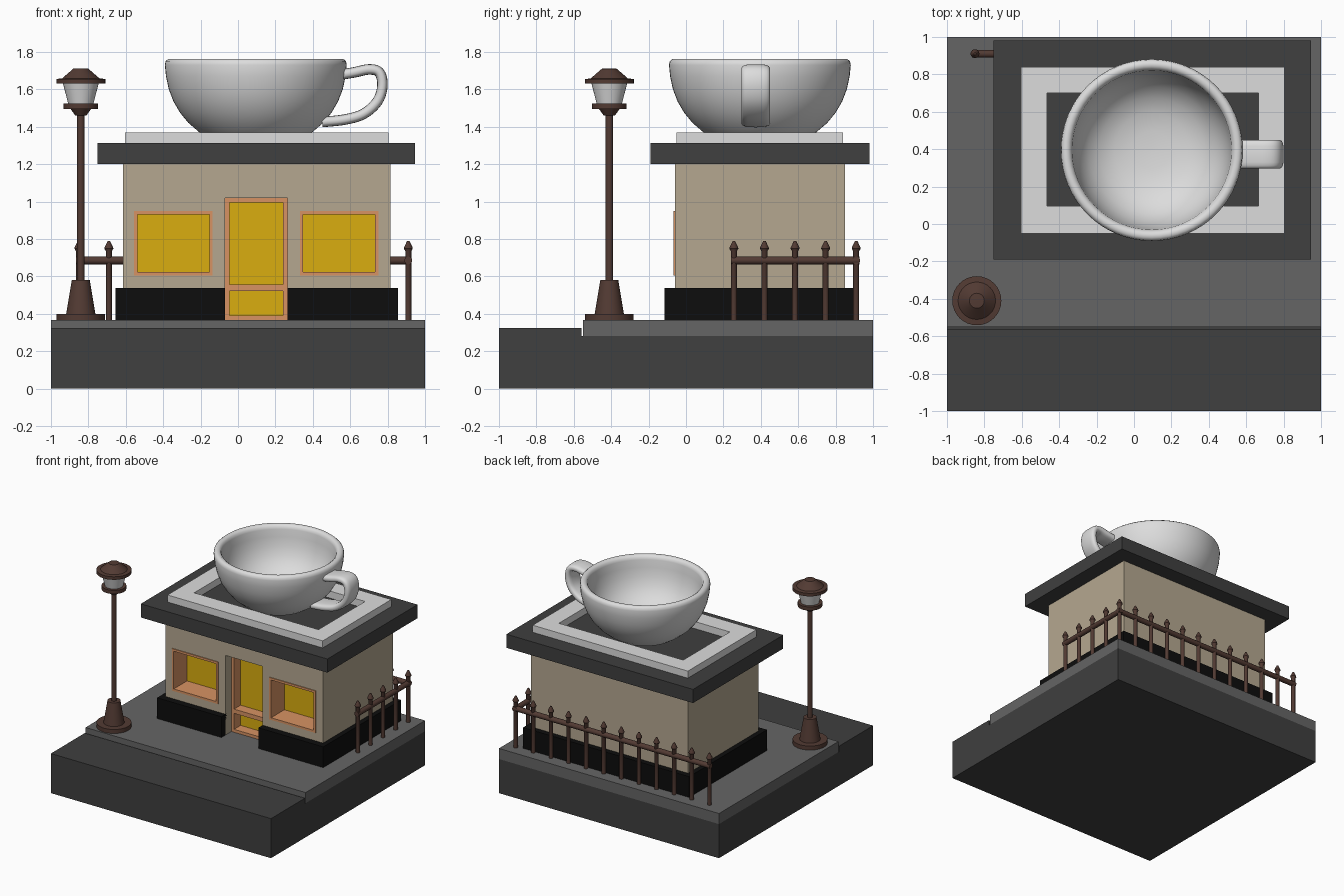
import bpy, bmesh, math
from mathutils import Vector

if "Cube" in bpy.data.objects:
    bpy.data.objects.remove(bpy.data.objects["Cube"])


def mat(name, r, g, b):
    m = bpy.data.materials.new(name)
    m.diffuse_color = (r, g, b, 1)
    m.use_nodes = True
    m.node_tree.nodes["Principled BSDF"].inputs["Base Color"].default_value = m.diffuse_color
    return m


ASPHALT = mat("dark_grey", 0.05, 0.05, 0.05)
PAVING = mat("mid_grey", 0.13, 0.13, 0.13)
BEIGE = mat("beige", 0.46, 0.39, 0.28)
BLACK = mat("black", 0.004, 0.004, 0.004)
WHITE = mat("white", 0.72, 0.72, 0.72)
YELLOW = mat("warm_yellow", 0.70, 0.42, 0.005)
ORANGE = mat("orange_wood", 0.68, 0.29, 0.125)
IRON = mat("brown_iron", 0.085, 0.043, 0.033)


def finish(name, bm, material, smooth=None):
    bmesh.ops.recalc_face_normals(bm, faces=bm.faces)
    me = bpy.data.meshes.new(name)
    bm.to_mesh(me)
    bm.free()
    ob = bpy.data.objects.new(name, me)
    bpy.context.collection.objects.link(ob)
    me.materials.append(material)
    bpy.ops.object.select_all(action='DESELECT')
    ob.select_set(True)
    bpy.context.view_layer.objects.active = ob
    if smooth:
        bpy.ops.object.shade_smooth_by_angle(angle=math.radians(smooth))
    return ob


def add_box(bm, x0, x1, y0, y1, z0, z1):
    vs = bmesh.ops.create_cube(bm, size=1)["verts"]
    for v in vs:
        v.co = Vector((x1 if v.co.x > 0 else x0, y1 if v.co.y > 0 else y0, z1 if v.co.z > 0 else z0))


def boxes(name, material, *dims):
    bm = bmesh.new()
    for d in dims:
        add_box(bm, *d)
    return finish(name, bm, material)


def add_lathe(bm, profile, origin, axis=(0, 0, 1), n=24):
    """Spin (radius, height) points about an axis; both ends are closed."""
    rot = Vector((0, 0, 1)).rotation_difference(Vector(axis))
    rings = []
    for r, h in profile:
        rings.append([bm.verts.new(Vector(origin) + rot @ Vector(
            (r * math.cos(2 * math.pi * i / n), r * math.sin(2 * math.pi * i / n), h)))
            for i in range(n)])
    for a, b in zip(rings, rings[1:]):
        for i in range(n):
            j = (i + 1) % n
            bm.faces.new((a[i], a[j], b[j], b[i]))
    bm.faces.new(rings[0])
    bm.faces.new(rings[-1])


def lathe(name, material, profile, origin, n=32, smooth=35):
    bm = bmesh.new()
    add_lathe(bm, profile, origin, n=n)
    return finish(name, bm, material, smooth)


def cut(ob, cutter):
    m = ob.modifiers.new("openings", 'BOOLEAN')
    m.object = cutter
    m.solver = 'EXACT'
    bpy.ops.object.select_all(action='DESELECT')
    ob.select_set(True)
    bpy.context.view_layer.objects.active = ob
    bpy.ops.object.modifier_apply(modifier=m.name)


# Ground
boxes("ground_block", ASPHALT, (-1, 1, -1, 1, 0, 0.28))
boxes("road", ASPHALT, (-1, 1, -1, -0.56, 0.28, 0.325))
boxes("pavement", PAVING, (-1, 1, -0.55, 1, 0.28, 0.367))

# Walls and plinth with door and window openings
DOOR = (-0.07, 0.265, 0.367, 1.02)
WINDOWS = [(-0.555, -0.135, 0.605, 0.95), (0.33, 0.75, 0.605, 0.95)]
walls = boxes("walls", BEIGE, (-0.615, 0.815, -0.06, 0.85, 0.367, 1.2))
plinth = boxes("plinth", BLACK, (-0.655, 0.855, -0.115, 0.895, 0.367, 0.537))
cutter = boxes("opening_cutter", BEIGE, (DOOR[0], DOOR[1], -0.3, 0.13, 0.3, DOOR[3]),
               *[(a, b, -0.3, 0.12, c, d) for a, b, c, d in WINDOWS])
cut(walls, cutter)
cut(plinth, cutter)
bpy.data.objects.remove(cutter)


def frame(x0, x1, y0, y1, z0, z1, t):
    """Four boxes around a rectangular hole in the xz plane."""
    return [(x0, x0 + t, y0, y1, z0, z1), (x1 - t, x1, y0, y1, z0, z1),
            (x0 + t, x1 - t, y0, y1, z0, z0 + t), (x0 + t, x1 - t, y0, y1, z1 - t, z1)]


# Deep window frames and glass
for side, (a, b, c, d) in zip(("left", "right"), WINDOWS):
    boxes(side + "_window_frame", ORANGE, *frame(a, b, -0.067, 0.11, c, d, 0.018))
    boxes(side + "_window_glass", YELLOW, (a, b, 0.105, 0.112, c, d))

# Recessed door
boxes("door_frame", ORANGE, *frame(DOOR[0], DOOR[1], 0.015, 0.11, DOOR[2], DOOR[3], 0.024),
      (DOOR[0] + 0.024, DOOR[1] - 0.024, 0.015, 0.11, 0.522, 0.557))
boxes("door_glass", YELLOW, (DOOR[0], DOOR[1], 0.1, 0.108, DOOR[2], DOOR[3]))

# Roof slab and white roof border
boxes("roof_slab", ASPHALT, (-0.75, 0.945, -0.19, 0.98, 1.2, 1.312))
boxes("roof_border", WHITE,
      (-0.605, -0.465, -0.05, 0.84, 1.312, 1.37), (0.665, 0.805, -0.05, 0.84, 1.312, 1.37),
      (-0.465, 0.665, -0.05, 0.095, 1.312, 1.37), (-0.465, 0.665, 0.70, 0.84, 1.312, 1.37))

# Giant cup: outer wall, rounded rim, inner bowl
cup_profile = [(0.20, 1.312), (0.25, 1.335), (0.305, 1.373), (0.36, 1.42), (0.405, 1.475),
               (0.44, 1.535), (0.465, 1.60), (0.48, 1.67), (0.486, 1.73), (0.482, 1.75),
               (0.468, 1.762), (0.448, 1.762), (0.432, 1.75), (0.426, 1.73), (0.42, 1.67),
               (0.405, 1.60), (0.38, 1.535), (0.34, 1.475), (0.28, 1.425), (0.20, 1.39),
               (0.10, 1.375), (0.01, 1.372)]
lathe("cup_bowl", WHITE, cup_profile, (0.095, 0.395, 0), n=64, smooth=60)

# Cup handle: rounded strap swept along a smooth path in the xz plane
path = [Vector((x, 0.373, z)) for x, z in (
    (0.53, 1.675), (0.62, 1.69), (0.70, 1.706), (0.755, 1.69), (0.772, 1.62),
    (0.745, 1.535), (0.67, 1.468), (0.57, 1.438), (0.45, 1.425))]
pts = []
ext = [2 * path[0] - path[1]] + path + [2 * path[-1] - path[-2]]
for p0, p1, p2, p3 in zip(ext, ext[1:], ext[2:], ext[3:]):
    for k in range(5):
        t = k / 5
        pts.append(0.5 * (2 * p1 + (p2 - p0) * t + (2 * p0 - 5 * p1 + 4 * p2 - p3) * t * t
                          + (3 * p1 - p0 - 3 * p2 + p3) * t ** 3))
pts.append(path[-1])
bm = bmesh.new()
rings = []
for i, p in enumerate(pts):
    d = (pts[min(i + 1, len(pts) - 1)] - pts[max(i - 1, 0)]).normalized()
    side = Vector((-d.z, 0, d.x))
    ring = []
    for k in range(20):
        c, s = math.cos(k * math.pi / 10), math.sin(k * math.pi / 10)
        u = math.copysign(abs(c) ** 0.5, c) * 0.077
        w = math.copysign(abs(s) ** 0.8, s) * 0.028
        ring.append(bm.verts.new(p + Vector((0, u, 0)) + side * w))
    rings.append(ring)
for a, b in zip(rings, rings[1:]):
    for k in range(20):
        bm.faces.new((a[k], a[k - 1], b[k - 1], b[k]))
bm.faces.new(rings[0])
bm.faces.new(rings[-1])
finish("cup_handle", bm, WHITE, 60)

# Street lamp
LAMP = (-0.84, -0.41, 0)
lathe("lamp_post", IRON, [(0.13, 0.367), (0.13, 0.40), (0.078, 0.40), (0.048, 0.58), (0.02, 0.58),
                          (0.02, 1.46), (0.03, 1.46), (0.055, 1.495), (0.092, 1.495),
                          (0.092, 1.525), (0.01, 1.525)], LAMP)
lathe("lamp_glass", WHITE, [(0.068, 1.525), (0.095, 1.63)], LAMP)
lathe("lamp_cap", IRON, [(0.131, 1.63), (0.131, 1.655), (0.10, 1.658), (0.04, 1.71), (0.01, 1.712)], LAMP)

# Iron fence along the back and right edges
post = [(0.016, 0.367), (0.016, 0.735), (0.024, 0.748), (0.023, 0.755), (0.006, 0.79)]
E = 0.91
spots = [(E - 0.16 * i, E) for i in range(12)] + [(E, E - 0.1635 * i) for i in range(1, 5)]
bm = bmesh.new()
for x, y in spots:
    add_lathe(bm, post, (x, y, 0), n=12)
finish("fence_posts", bm, IRON, 35)
bm = bmesh.new()
for axis, length in (((-1, 0, 0), 1.775), ((0, -1, 0), 0.67)):
    add_lathe(bm, [(0.021, -0.018), (0.021, length)], (E, E, 0.685), axis, n=12)
finish("fence_rails", bm, IRON, 35)
